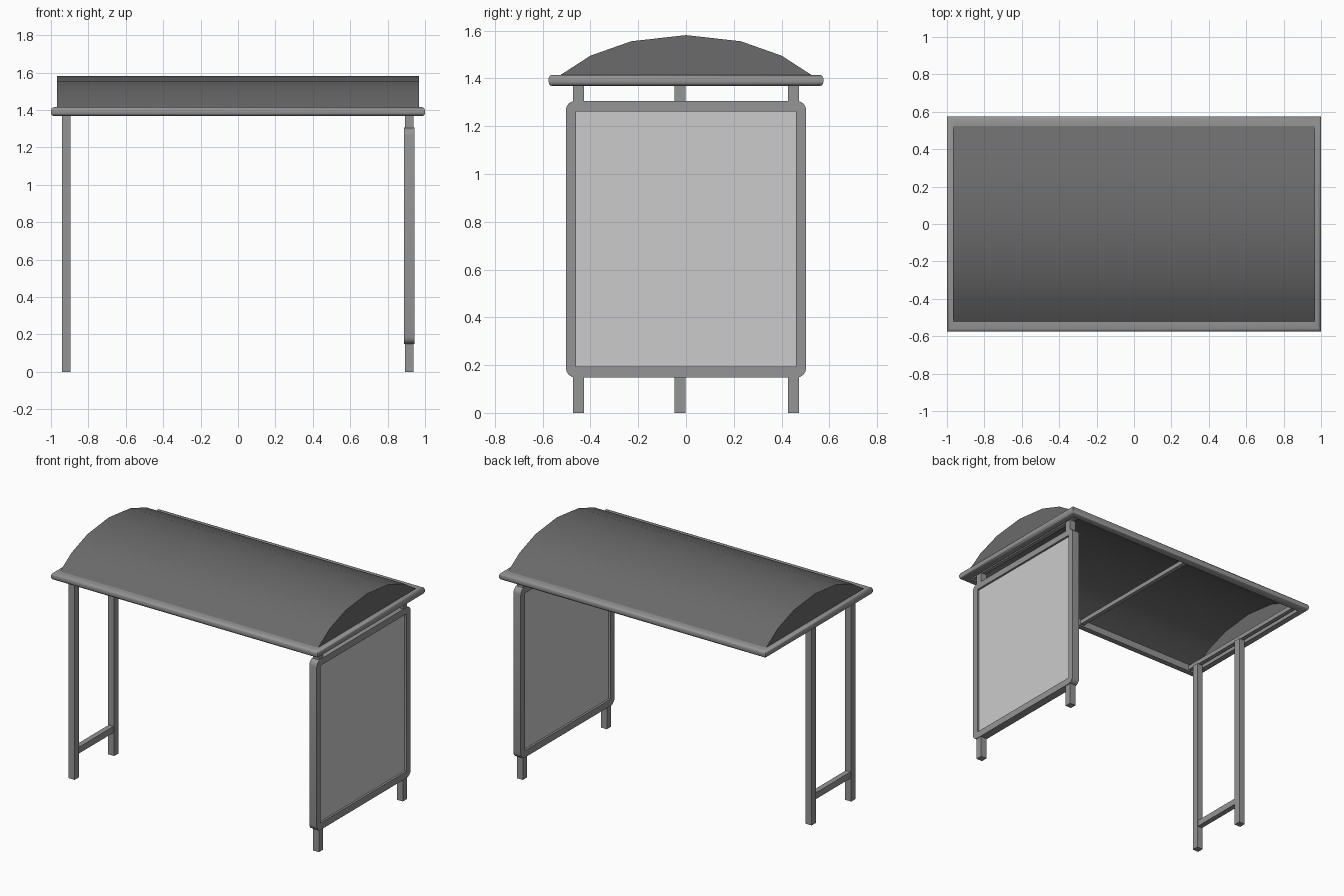
import bpy, bmesh, math

if "Cube" in bpy.data.objects:
    bpy.data.objects.remove(bpy.data.objects["Cube"])


def material(name, v):
    m = bpy.data.materials.new(name)
    m.diffuse_color = (v, v, v, 1)
    m.use_nodes = True
    m.node_tree.nodes["Principled BSDF"].inputs["Base Color"].default_value = m.diffuse_color
    return m


METAL = material("grey_metal", 0.3)
ROOF = material("dark_roof", 0.145)


def finish(name, bm, mat=None, smooth=None):
    bmesh.ops.recalc_face_normals(bm, faces=bm.faces[:])
    me = bpy.data.meshes.new(name)
    bm.to_mesh(me)
    bm.free()
    if mat:
        me.materials.append(mat)
    ob = bpy.data.objects.new(name, me)
    bpy.context.collection.objects.link(ob)
    if smooth:
        bpy.ops.object.select_all(action='DESELECT')
        ob.select_set(True)
        bpy.context.view_layer.objects.active = ob
        bpy.ops.object.shade_smooth_by_angle(angle=math.radians(smooth))
    return ob


def box(name, x, y, z, mat=METAL):
    bm = bmesh.new()
    bmesh.ops.create_cube(bm, size=1)
    for v in bm.verts:
        v.co = [lo + (c + 0.5) * (hi - lo) for c, (lo, hi) in zip(v.co, (x, y, z))]
    return finish(name, bm, mat)


def bridge(bm, a, b):
    n = len(a)
    for i in range(n):
        j = (i + 1) % n
        bm.faces.new((a[i], a[j], b[j], b[i]))


def rounded_rect(hy, z0, z1, r, seg=4):
    pts = []
    corners = [(hy - r, z1 - r), (r - hy, z1 - r), (r - hy, z0 + r), (hy - r, z0 + r)]
    for k, (cy, cz) in enumerate(corners):
        for i in range(seg + 1):
            a = math.pi / 2 * (k + i / seg)
            pts.append((cy + r * math.cos(a), cz + r * math.sin(a)))
    return pts


# roof rim: mitred ring with rounded outer side (inset from outer edge, z)
rim = [(0.05, 1.367), (0.016, 1.367), (0.005, 1.372), (0, 1.383),
       (0, 1.4), (0.005, 1.411), (0.016, 1.415), (0.05, 1.415)]
bm = bmesh.new()
loops = [[bm.verts.new((sx * (1 - d), sy * (0.575 - d), z)) for d, z in rim]
         for sx, sy in ((1, 1), (-1, 1), (-1, -1), (1, -1))]
for i in range(4):
    bridge(bm, loops[i], loops[(i + 1) % 4])
finish("roof_rim", bm, METAL, 50)

# curved canopy, open underneath with closed ends
arc = [(0.53, 1.411), (0.4, 1.495), (0.23, 1.555)]
arc = [(-y, z) for y, z in arc] + [(0, 1.581)] + arc[::-1]
bm = bmesh.new()
left, right = [[bm.verts.new((x, y, z)) for y, z in arc] for x in (-0.968, 0.968)]
for i in range(len(arc) - 1):
    bm.faces.new((left[i], right[i], right[i + 1], left[i + 1]))
bm.faces.new(left)
bm.faces.new(right)
finish("canopy", bm, ROOF, 30)

# cross bars under the canopy
for name, x in (("left", -0.918), ("middle", 0), ("right", 0.916)):
    box(name + "_roof_bar", (x - 0.014, x + 0.014), (-0.53, 0.53), (1.376, 1.406))

# left posts with low tie bar
for name, y in (("front", -0.45), ("middle", -0.026)):
    box(name + "_left_post", (-0.941, -0.895), (y - 0.023, y + 0.023), (0, 1.377))
box("left_tie_bar", (-0.936, -0.9), (-0.43, -0.045), (0.157, 0.2))

# display panel frame on the right
bm = bmesh.new()
outer = rounded_rect(0.503, 0.148, 1.306, 0.04)
inner = rounded_rect(0.46, 0.194, 1.262, 0.003)
rings = [[bm.verts.new((x, y, z)) for y, z in pts]
         for x, pts in ((0.888, outer), (0.943, outer), (0.943, inner), (0.888, inner))]
for i in range(4):
    bridge(bm, rings[i], rings[(i + 1) % 4])
finish("panel_frame", bm, METAL, 30)
box("panel", (0.902, 0.929), (-0.465, 0.465), (0.19, 1.266), None)

# short feet and top stubs of the panel
for name, y in (("front", -0.45), ("back", 0.45)):
    for part, z in (("foot", (0, 0.16)), ("top_stub", (1.295, 1.377))):
        box(f"{name}_panel_{part}", (0.893, 0.938), (y - 0.023, y + 0.023), z)
